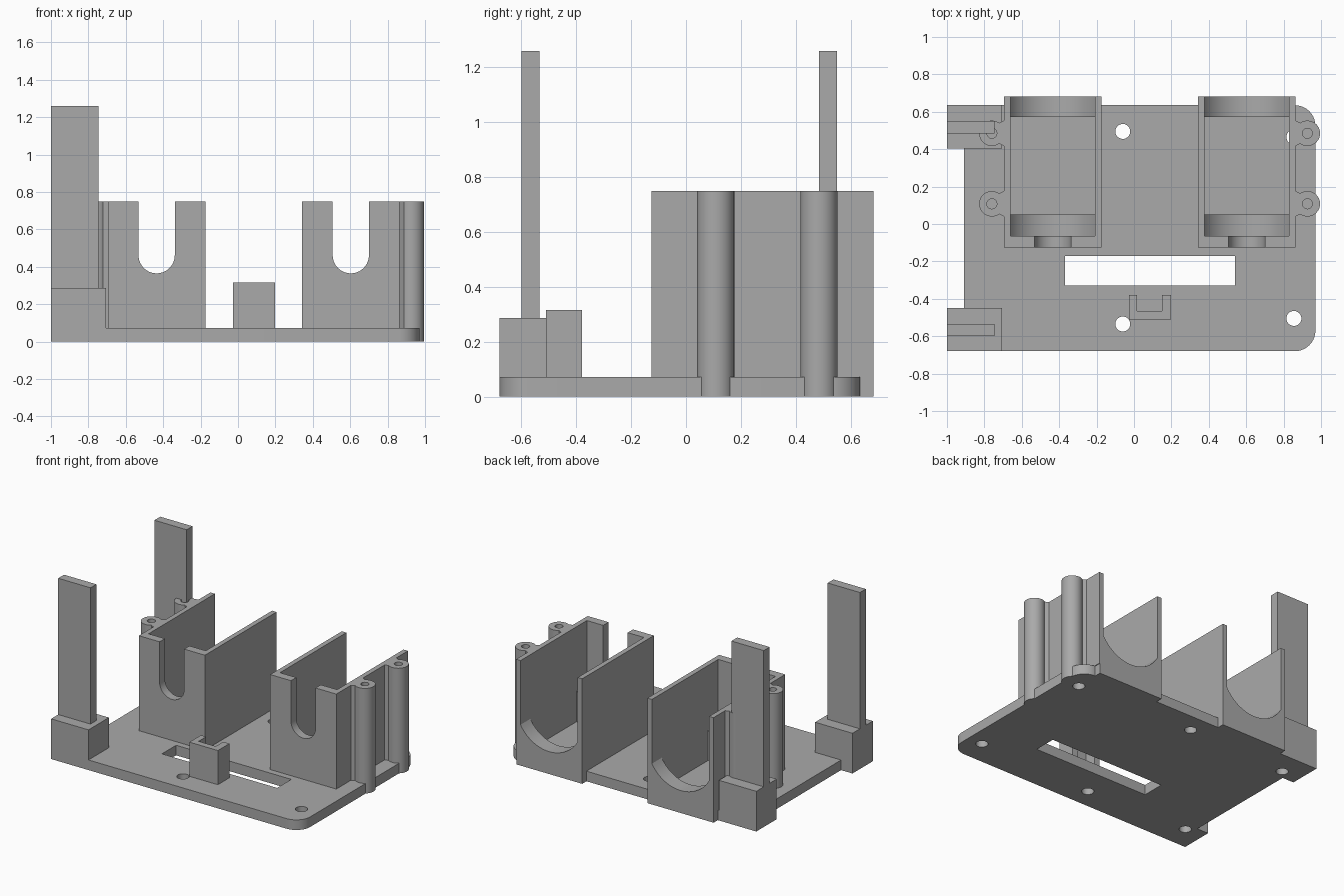
import bpy
import bmesh
from math import pi, sin, cos, asin, radians
from mathutils import Vector

cube = bpy.data.objects.get("Cube")
if cube:
    bpy.data.objects.remove(cube, do_unlink=True)

grey = bpy.data.materials.new("plain grey")
grey.use_nodes = True
COLOUR = (0.40, 0.40, 0.40, 1)
grey.diffuse_color = COLOUR
grey.node_tree.nodes["Principled BSDF"].inputs["Base Color"].default_value = COLOUR


def prism(name, outline, low, high, axis="z"):
    """Extrude a closed outline along z, or an x-z outline along y."""
    def place(p, t):
        return Vector((p[0], p[1], t)) if axis == "z" else Vector((p[0], t, p[1]))
    bm = bmesh.new()
    a = [bm.verts.new(place(p, low)) for p in outline]
    b = [bm.verts.new(place(p, high)) for p in outline]
    bm.faces.new(a)
    bm.faces.new(b)
    for i in range(len(a)):
        j = (i + 1) % len(a)
        bm.faces.new((a[i], a[j], b[j], b[i]))
    bmesh.ops.recalc_face_normals(bm, faces=bm.faces)
    mesh = bpy.data.meshes.new(name)
    bm.to_mesh(mesh)
    bm.free()
    mesh.materials.append(grey)
    obj = bpy.data.objects.new(name, mesh)
    bpy.context.collection.objects.link(obj)
    return obj


def arc(cx, cy, r, start, end, steps):
    return [(cx + r * cos(start + (end - start) * i / steps),
             cy + r * sin(start + (end - start) * i / steps)) for i in range(steps + 1)]


def circle(cx, cy, r, steps=32):
    return arc(cx, cy, r, 0, 2 * pi, steps)[:-1]


def box(name, x0, x1, y0, y1, z0, z1):
    return prism(name, [(x0, y0), (x1, y0), (x1, y1), (x0, y1)], z0, z1)


def cut(obj, cutters):
    """Subtract the cutters, apply, and discard them."""
    bpy.context.view_layer.objects.active = obj
    for c in cutters:
        mod = obj.modifiers.new("cut", "BOOLEAN")
        mod.operation = "DIFFERENCE"
        mod.solver = "EXACT"
        mod.object = c
        bpy.ops.object.modifier_apply(modifier=mod.name)
        bpy.data.objects.remove(c, do_unlink=True)


def screw_hole(x, y):
    return prism("hole_cutter", circle(x, y, 0.04), -0.1, FLOOR + 0.001)


FLOOR, TOP = 0.072, 0.75
FRONT, BACK, TAB = -0.68, 0.635, 0.683
HOLDERS = {"right": -0.435, "left": 0.603}
HALF, INNER = 0.261, 0.226

# Base plate with rounded left corners and tabs under the holders
outline = [(-0.705, FRONT)]
outline += arc(0.86, FRONT + 0.11, 0.11, -pi / 2, 0, 10)
outline += arc(0.86, BACK - 0.11, 0.11, 0, pi / 2, 10)
for centre in (HOLDERS["left"], HOLDERS["right"]):
    a, b = min(centre + HALF, 0.859), centre - HALF
    outline += [(a, BACK), (a, TAB), (b, TAB), (b, BACK)]
outline += [(-0.705, BACK), (-0.705, 0.405), (-0.91, 0.405), (-0.91, -0.45), (-0.705, -0.45)]
plate = prism("base_plate", outline, 0, FLOOR)
holes = [(-0.06, 0.495), (-0.06, -0.535), (0.855, -0.505), (0.855, 0.465)]
cut(plate, [box("slot_cutter", -0.37, 0.54, -0.33, -0.17, -0.1, 0.2)]
    + [screw_hole(x, y) for x, y in holes])

# Corner blocks with tall uprights
for side, y0, y1, post, hole in (("front", FRONT, -0.45, -0.6, -0.505),
                                 ("back", 0.405, BACK, 0.485, 0.465)):
    block = box(side + "_corner_block", -1, -0.705, y0, y1, 0, 0.287)
    cut(block, [screw_hole(-0.855, hole)])
    box(side + "_upright", -1, -0.745, post, post + 0.066, 0.287, 1.26)

# Open-backed cell holders
for side, c in HOLDERS.items():
    for label, s in (("outer", -1), ("inner", 1)):
        x0, x1 = sorted((c + s * INNER, c + s * HALF))
        box(f"{side}_holder_{label}_wall", x0, x1, -0.125, TAB, FLOOR, TOP)
    r = 0.097
    notch = arc(c, 0.365 + r, r, pi, 2 * pi, 20)
    prism(side + "_holder_front_wall",
          [(c - INNER, TOP), (c - INNER, FLOOR), (c + INNER, FLOOR), (c + INNER, TOP),
           (c + r, TOP)] + notch[::-1] + [(c - r, TOP)], -0.125, -0.065, "y")
    # Curved cradles that carry the cell
    R = 0.26
    spread = asin(INNER / R)
    curve = arc(c, 0.16 + R, R, -pi / 2 + spread, -pi / 2 - spread, 24)
    for label, y0, y1 in (("front", -0.065, 0.05), ("back", 0.572, TAB)):
        prism(f"{side}_{label}_cradle",
              [(c - INNER, FLOOR), (c + INNER, FLOOR)] + curve, y0, y1, "y")

# Screw bosses beside the holders, with webs joining them to the walls
for side, x, wall, z0 in (("right", -0.76, -0.696, FLOOR), ("left", 0.927, 0.864, 0)):
    for label, y in (("front", 0.108), ("back", 0.485)):
        boss = prism(f"{side}_{label}_boss", circle(x, y, 0.068), z0, TOP)
        cutters = [prism("bore_cutter", circle(x, y, 0.027, 20), 0.2, TOP + 0.1)]
        if side == "left" and label == "back":
            cutters.append(screw_hole(0.855, 0.465))
        cut(boss, cutters)
        mid = wall + (x - wall) * 0.4
        prism(f"{side}_{label}_boss_web",
              [(wall, y - 0.068), (mid, y - 0.055), (mid, y + 0.055), (wall, y + 0.068)],
              FLOOR, TOP)

# Small bracket, open at the back
prism("switch_bracket",
      [(-0.027, -0.51), (0.198, -0.51), (0.198, -0.38), (0.15, -0.38), (0.15, -0.465),
       (0.015, -0.465), (0.015, -0.38), (-0.027, -0.38)], FLOOR, 0.316)

# Smooth the round parts and keep the edges crisp
bpy.ops.object.select_all(action="DESELECT")
for obj in bpy.context.collection.objects:
    if obj.type == "MESH" and grey.name in obj.data.materials:
        obj.select_set(True)
        bpy.context.view_layer.objects.active = obj
bpy.ops.object.shade_smooth_by_angle(angle=radians(30))
